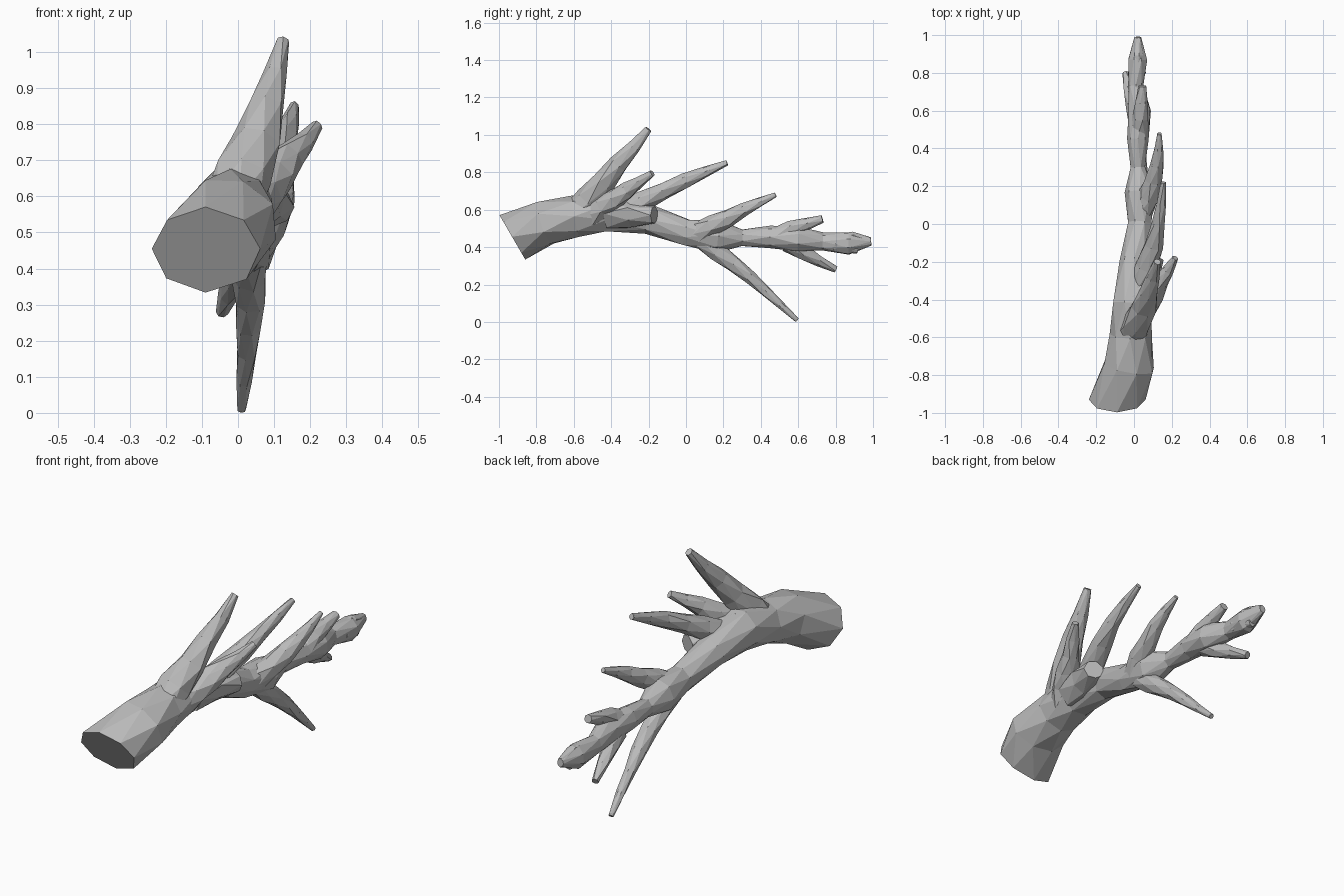
import bpy, bmesh, math, random
from mathutils import Vector

random.seed(4)
cube = bpy.data.objects.get("Cube")
if cube:
    bpy.data.objects.remove(cube, do_unlink=True)

bark = bpy.data.materials.new("grey bark")
bark.use_nodes = True
grey = (0.5, 0.5, 0.5, 1)
bark.diffuse_color = grey
bark.node_tree.nodes["Principled BSDF"].inputs["Base Color"].default_value = grey


def limb(name, points, widths, heights, sides, rough, first_direction=None):
    """Skin a faceted tube over a path of points with oval sections."""
    bm = bmesh.new()
    last = len(points) - 1
    rings = []
    for i, centre in enumerate(points):
        along = (points[min(i + 1, last)] - points[max(i - 1, 0)]).normalized()
        if i == 0 and first_direction:
            along = first_direction.normalized()
        across = along.cross(Vector((0, 0, 1))).normalized()
        upright = across.cross(along)
        ring = []
        for k in range(sides):
            angle = math.tau * (k + (i % 2) / 2) / sides
            offset = across * math.cos(angle) * widths[i] + upright * math.sin(angle) * heights[i]
            swell = 1.04 + random.uniform(-rough, rough)
            ring.append(bm.verts.new(centre + offset * swell))
        rings.append(ring)

    # Staggered rings joined by triangles give the angular bark facets
    for i, (lower, upper) in enumerate(zip(rings, rings[1:])):
        for k in range(sides):
            n = (k + 1) % sides
            if i % 2 == 0:
                bm.faces.new((lower[k], lower[n], upper[k]))
                bm.faces.new((lower[n], upper[n], upper[k]))
            else:
                bm.faces.new((lower[k], upper[n], upper[k]))
                bm.faces.new((lower[k], lower[n], upper[n]))

    # Sawn butt and blunt tip
    bm.faces.new(rings[0])
    bm.faces.new(rings[-1])
    bmesh.ops.recalc_face_normals(bm, faces=bm.faces)
    mesh = bpy.data.meshes.new(name)
    bm.to_mesh(mesh)
    bm.free()
    mesh.materials.append(bark)
    bpy.context.collection.objects.link(bpy.data.objects.new(name, mesh))


def branch(name, base, tip, thick, thin, bow=(0, 0, 0), steps=5, fullness=1.3):
    """Branch from base to tip, bowed in the middle; fullness keeps it stout."""
    base, tip, bow = Vector(base), Vector(tip), Vector(bow)
    points, radii = [], []
    for i in range(steps + 1):
        t = i / steps
        points.append(base.lerp(tip, t) + bow * math.sin(math.pi * t))
        radii.append(thick + (thin - thick) * t ** fullness)
    limb(name, points, radii, radii, sides=7, rough=0.1)


# Main stem: centre and upright radius at each knot, wider near the butt
knots = [
    (-0.09, -0.93, 0.455, 0.13),
    (-0.03, -0.75, 0.53, 0.125),
    (-0.02, -0.59, 0.565, 0.105),
    (-0.01, -0.42, 0.585, 0.105),
    (0, -0.2, 0.55, 0.075),
    (0.03, 0, 0.48, 0.07),
    (0.03, 0.17, 0.46, 0.085),
    (0.02, 0.3, 0.45, 0.045),
    (0.02, 0.45, 0.455, 0.06),
    (0.03, 0.6, 0.445, 0.067),
    (0.01, 0.73, 0.43, 0.045),
    (0.02, 0.87, 0.42, 0.06),
    (0.02, 0.99, 0.43, 0.02),
]
stem_points = [Vector(knot[:3]) for knot in knots]
stem_heights = [knot[3] for knot in knots]
stem_widths = [h * (0.88 + 0.27 * (1 - i / len(knots)) ** 4) for i, h in enumerate(stem_heights)]
limb("main_stem", stem_points, stem_widths, stem_heights, sides=8, rough=0.05,
     first_direction=Vector((0, 0.86, 0.5)))

# Upper side branches
branch("tall_branch", base=(-0.02, -0.6, 0.56), tip=(0.125, -0.2, 1.03), thick=0.085, thin=0.018,
       bow=(0.01, 0, 0))
branch("outer_branch", base=(0.02, -0.5, 0.57), tip=(0.22, -0.18, 0.795), thick=0.07, thin=0.016)
branch("middle_branch", base=(0.03, -0.34, 0.58), tip=(0.155, 0.22, 0.85), thick=0.062, thin=0.014,
       bow=(0.025, 0, 0.015))
branch("far_branch", base=(0.04, 0.06, 0.47), tip=(0.135, 0.48, 0.68), thick=0.06, thin=0.012,
       bow=(0.025, 0, 0.005))

# Broken stump on the side of the stem
branch("side_stump", base=(0.01, -0.4, 0.58), tip=(0.11, -0.17, 0.57), thick=0.095, thin=0.045, steps=2)

# Long drooping branch
branch("drooping_branch", base=(0.03, 0.08, 0.44), tip=(0.01, 0.595, 0.01), thick=0.05, thin=0.012,
       bow=(0.01, 0, 0.015), steps=6)

# Short twigs near the tip
branch("upper_twig", base=(0.03, 0.48, 0.455), tip=(0.045, 0.73, 0.55), thick=0.05, thin=0.02,
       bow=(0, 0, 0.01), steps=3)
branch("lower_twig", base=(0.015, 0.54, 0.42), tip=(-0.045, 0.8, 0.28), thick=0.045, thin=0.017, steps=3)
branch("upper_fork", base=(0.02, 0.8, 0.43), tip=(0.02, 0.985, 0.435), thick=0.035, thin=0.017,
       bow=(0, 0, 0.02), steps=2)
branch("lower_fork", base=(0.02, 0.8, 0.42), tip=(0.025, 0.92, 0.385), thick=0.04, thin=0.02, steps=2)
